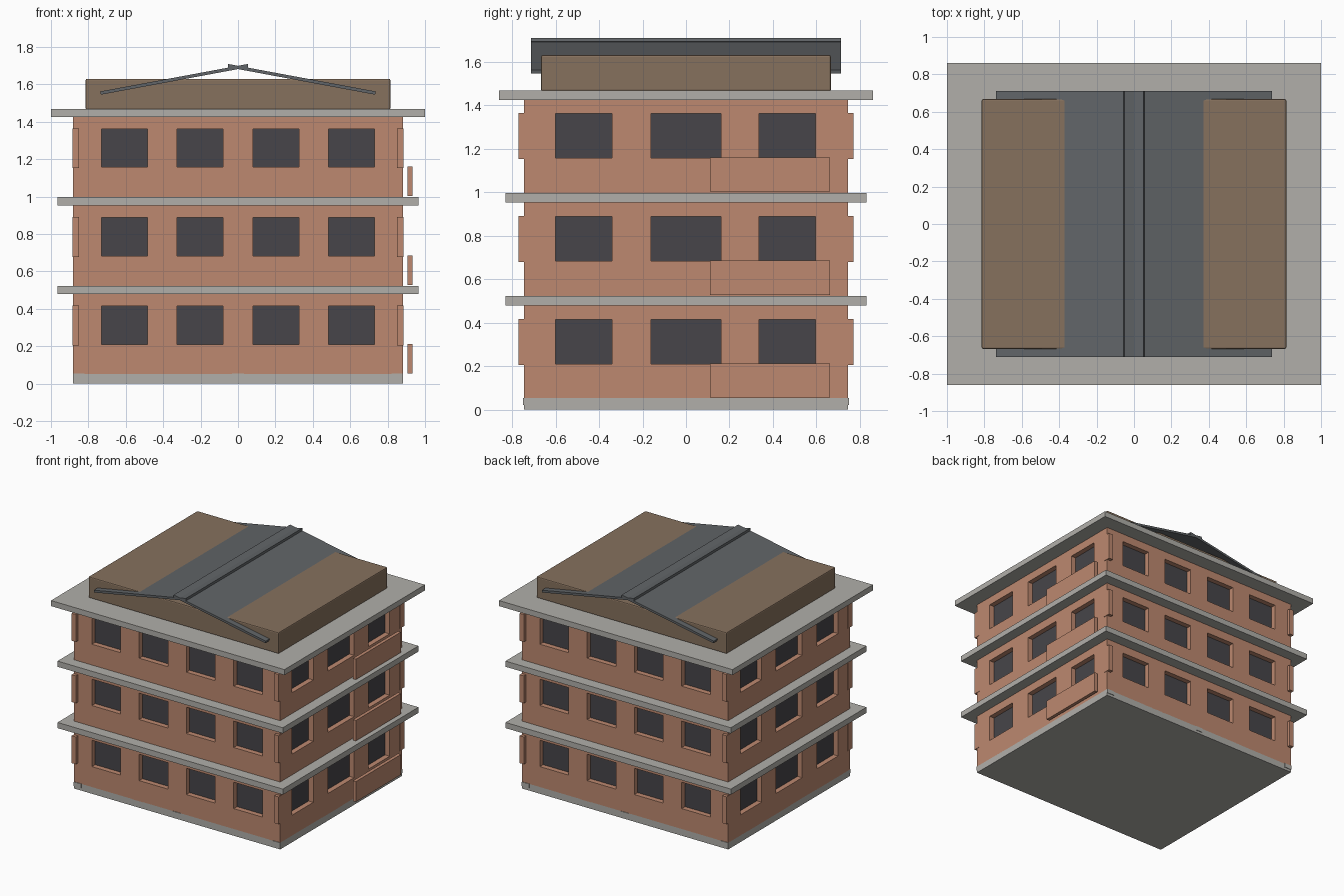
import bpy, bmesh
from mathutils import Vector

if "Cube" in bpy.data.objects:
    bpy.data.objects.remove(bpy.data.objects["Cube"], do_unlink=True)


def material(name, r, g, b):
    m = bpy.data.materials.new(name)
    m.use_nodes = True
    m.diffuse_color = (r, g, b, 1)
    m.node_tree.nodes["Principled BSDF"].inputs["Base Color"].default_value = (r, g, b, 1)
    return m


BRICK = material("brick", 0.51, 0.25, 0.16)
CONCRETE = material("concrete", 0.44, 0.43, 0.40)
ATTIC = material("attic brown", 0.24, 0.165, 0.11)
METAL = material("roof metal", 0.12, 0.13, 0.138)
GLASS = material("window glass", 0.063, 0.06, 0.067)


def add_object(name, bm, *mats):
    bmesh.ops.recalc_face_normals(bm, faces=bm.faces)
    mesh = bpy.data.meshes.new(name)
    bm.to_mesh(mesh)
    bm.free()
    for m in mats:
        mesh.materials.append(m)
    obj = bpy.data.objects.new(name, mesh)
    bpy.context.scene.collection.objects.link(obj)
    return obj


def box(name, mat, x, y, z, bevel=0):
    """Box between the (low, high) pairs x, y and z."""
    bm = bmesh.new()
    bmesh.ops.create_cube(bm, size=1)
    for v in bm.verts:
        v.co = Vector([a + (b - a) * (c + 0.5) for (a, b), c in zip((x, y, z), v.co)])
    if bevel:
        bmesh.ops.bevel(bm, geom=bm.edges[:], offset=bevel, segments=2,
                        profile=0.5, affect='EDGES')
    return add_object(name, bm, mat)


def span(half):
    return (-half, half)


WX, WY = 0.883, 0.745           # wall half sizes
RECESS = 0.04
FRONT_CUTS = [-WX, -0.73, -0.485, -0.325, -0.08, 0.08, 0.325, 0.485, 0.73, WX]
SIDE_CUTS = [-WY, -0.6, -0.34, -0.16, 0.16, 0.335, 0.595, WY]


def storey(name, z_cuts):
    """Four walls with recessed windows in every second column."""
    bm = bmesh.new()
    windows = []
    sides = [(FRONT_CUTS, lambda u, s: (u, s * WY), Vector((0, 1, 0))),
             (SIDE_CUTS, lambda u, s: (s * WX, u), Vector((1, 0, 0)))]
    for cuts, place, axis in sides:
        for s in (-1, 1):
            for i, (a, b) in enumerate(zip(cuts, cuts[1:])):
                for j, (lo, hi) in enumerate(zip(z_cuts, z_cuts[1:])):
                    corners = [(a, lo), (b, lo), (b, hi), (a, hi)]
                    f = bm.faces.new([bm.verts.new((*place(u, s), z)) for u, z in corners])
                    if i % 2 and j == 1:
                        windows.append((f, axis * -s * RECESS))
    bmesh.ops.remove_doubles(bm, verts=bm.verts, dist=0.0001)
    bmesh.ops.recalc_face_normals(bm, faces=bm.faces)
    for f, inward in windows:
        geom = bmesh.ops.extrude_discrete_faces(bm, faces=[f])["faces"]
        bmesh.ops.translate(bm, verts=geom[0].verts, vec=inward)
        geom[0].material_index = 1
    return add_object(name, bm, BRICK, GLASS)


# Base and floor slabs
box("base_slab", CONCRETE, span(WX), span(WY), (0, 0.052))
box("first_floor_slab", CONCRETE, span(0.965), span(0.83), (0.478, 0.522))
box("second_floor_slab", CONCRETE, span(0.965), span(0.83), (0.953, 0.997))
box("roof_slab", CONCRETE, span(1), span(0.86), (1.425, 1.468))

# Storeys with corner strips and side panels
levels = [("ground", 0.05, 0.21, 0.48), ("first", 0.522, 0.683, 0.955),
          ("second", 0.997, 1.158, 1.427)]
for label, bottom, sill, top in levels:
    head = sill + 0.204
    storey(label + "_storey_walls", [bottom, sill, head, top])
    for sx, side in ((-1, "right"), (1, "left")):
        for sy, end in ((-1, "front"), (1, "back")):
            box(f"{label}_{end}_{side}_corner_strip", BRICK,
                sorted((sx * 0.85, sx * 0.886)), sorted((sy * 0.715, sy * 0.77)),
                (sill - 0.005, head + 0.003))
    box(label + "_side_panel", BRICK, (0.907, 0.933), (0.11, 0.662), (bottom + 0.005, sill + 0.002))

# Small blocks along the base
for sy, end in ((-1, "front"), (1, "back")):
    for x, place in ((-0.852, "right"), (0, "middle"), (0.852, "left")):
        box(f"{end}_{place}_base_block", CONCRETE, (x - 0.031, x + 0.031),
            sorted((sy * 0.72, sy * 0.749)), (0.02, 0.053))

# Attic block
box("attic_block", ATTIC, span(0.815), span(0.667), (1.465, 1.63), bevel=0.008)

# Two sloping roof sheets that cross at the ridge
for s, side in ((-1, "right"), (1, "left")):
    bm = bmesh.new()
    profile = [(0.733, 1.545), (0.737, 1.562), (-0.052, 1.709), (-0.055, 1.692)]
    face = bm.faces.new([bm.verts.new((s * x, -0.712, z)) for x, z in profile])
    ext = bmesh.ops.extrude_face_region(bm, geom=[face])["geom"]
    bmesh.ops.translate(bm, verts=[v for v in ext if isinstance(v, bmesh.types.BMVert)],
                        vec=(0, 1.424, 0))
    add_object(side + "_roof_sheet", bm, METAL)
